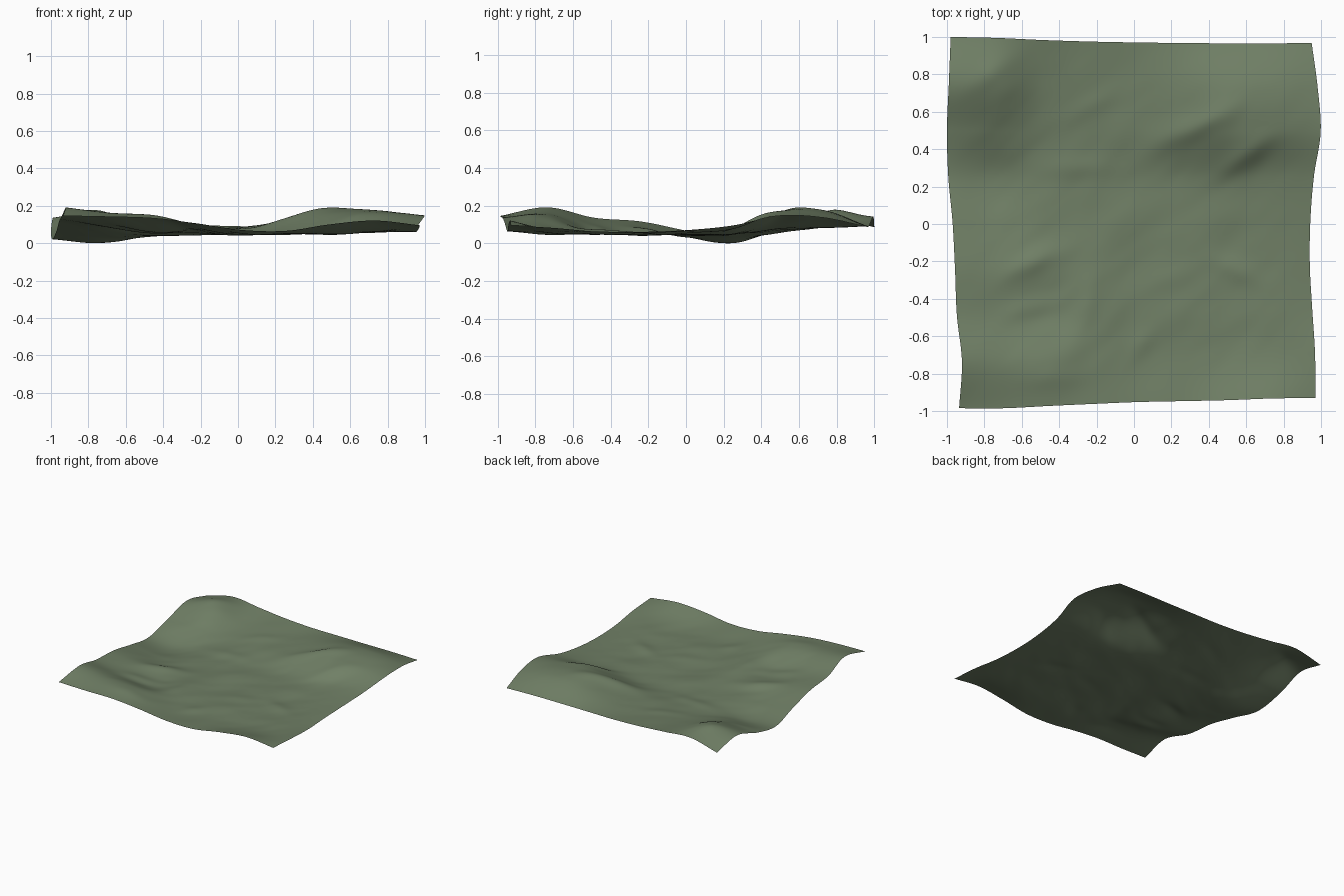
import bpy, bmesh, math
from mathutils import Vector, noise

if "Cube" in bpy.data.objects:
    bpy.data.objects.remove(bpy.data.objects["Cube"])

N = 130  # cells per side


def spline(v, t):
    """Catmull-Rom through evenly spaced values, t in 0..1."""
    n = len(v) - 1
    i = min(int(t * n), n - 1)
    f = t * n - i
    b, c = v[i], v[i + 1]
    a = v[i - 1] if i else 2 * b - c
    d = v[i + 2] if i + 2 <= n else 2 * c - b
    return b + 0.5 * f * (c - a + f * (2 * a - 5 * b + 4 * c - d + f * (3 * (b - c) + d - a)))


# Sag of the cloth in hundredths, rows front to back, columns left to right
HEIGHT = [
    [15.5, 15, 14.2, 11.5, 8, 7.5, 11, 13, 10.5],
    [20, 17, 15, 9.5, 5.5, 6, 6, 7.5, 9],
    [14.5, 10.5, 6.5, 7.5, 5.5, 6.5, 5.7, 7, 7],
    [12.5, 9, 6.5, 6.5, 5.2, 5.7, 5.5, 6.5, 7],
    [7.5, 4, 5, 5.5, 6, 5.3, 6, 7, 8],
    [3, 1, 4, 5.3, 5.5, 6, 8, 9, 10.5],
    [7.5, 9, 6.5, 7.5, 8.5, 12.5, 17.5, 17, 15.5],
    [14.5, 17.5, 10, 9.5, 9, 13, 18, 18, 14.5],
    [9.5, 15, 13, 11, 10, 10, 10, 10, 9.5],
]
# Wavy outline
LEFT = [-.935, -.92, -.947, -.957, -.97, -.993, -1, -.99, -.98]
RIGHT = [.97, .968, .953, .94, .943, .962, .998, .982, .95]
FRONT = [-.985, -.985, -.973, -.962, -.952, -.947, -.942, -.933, -.93]
BACK = [1, .995, .984, .976, .971, .968, .966, .966, .967]
# Folds: x, y, direction in degrees, half length, height
FOLDS = [
    (.35, .53, 25, .2, .02), (.6, .37, 35, .2, .018), (-.54, -.2, 25, .15, .018),
    (-.56, -.45, 15, .16, .014), (-.8, .8, 36, .2, .014), (-.25, -.42, 75, .15, .01),
    (.55, -.25, -25, .15, .01), (.03, -.66, 60, .1, .01), (-.42, -.83, 5, .15, .013),
    (.2, -.28, 30, .12, .008), (-.25, .62, 35, .2, .008), (-.3, .3, 0, .2, .008),
]


def fold(x, y):
    z = 0
    for fx, fy, ang, half, h in FOLDS:
        c, s = math.cos(math.radians(ang)), math.sin(math.radians(ang))
        u, w = (x - fx) * c + (y - fy) * s, (y - fy) * c - (x - fx) * s
        z += h * math.exp(-(u / half) ** 2 - (w / .06) ** 2)
    return z


def cloth_point(s, t):
    x = spline(LEFT, t) * (1 - s) + spline(RIGHT, t) * s
    y = spline(FRONT, s) * (1 - t) + spline(BACK, s) * t
    z = spline([spline(row, s) for row in HEIGHT], t) / 100
    # fine wrinkles running diagonally, fading to the hem
    fade = min(1, 6 * min(s, 1 - s, t, 1 - t))
    wrinkle = noise.noise(Vector(((x + y) * 2, (y - x) * 4, 3.1)))
    wrinkle += .4 * noise.noise(Vector(((x + y) * 4, (y - x) * 8, 7.3)))
    return Vector((x, y, z + fade * (.006 * wrinkle + fold(x, y))))


# Cloth sheet
bm = bmesh.new()
grid = [[bm.verts.new(cloth_point(i / N, j / N)) for i in range(N + 1)] for j in range(N + 1)]
for j in range(N):
    for i in range(N):
        bm.faces.new((grid[j][i], grid[j][i + 1], grid[j + 1][i + 1], grid[j + 1][i])).smooth = True
low = min(v.co.z for v in bm.verts)
bmesh.ops.translate(bm, verts=bm.verts, vec=(0, 0, -low))
mesh = bpy.data.meshes.new("cloth_sheet")
bm.to_mesh(mesh)
bm.free()
cloth = bpy.data.objects.new("cloth_sheet", mesh)
bpy.context.collection.objects.link(cloth)

green = bpy.data.materials.new("sage green")
green.diffuse_color = (.162, .214, .132, 1)
green.use_nodes = True
green.node_tree.nodes["Principled BSDF"].inputs["Base Color"].default_value = green.diffuse_color
mesh.materials.append(green)
